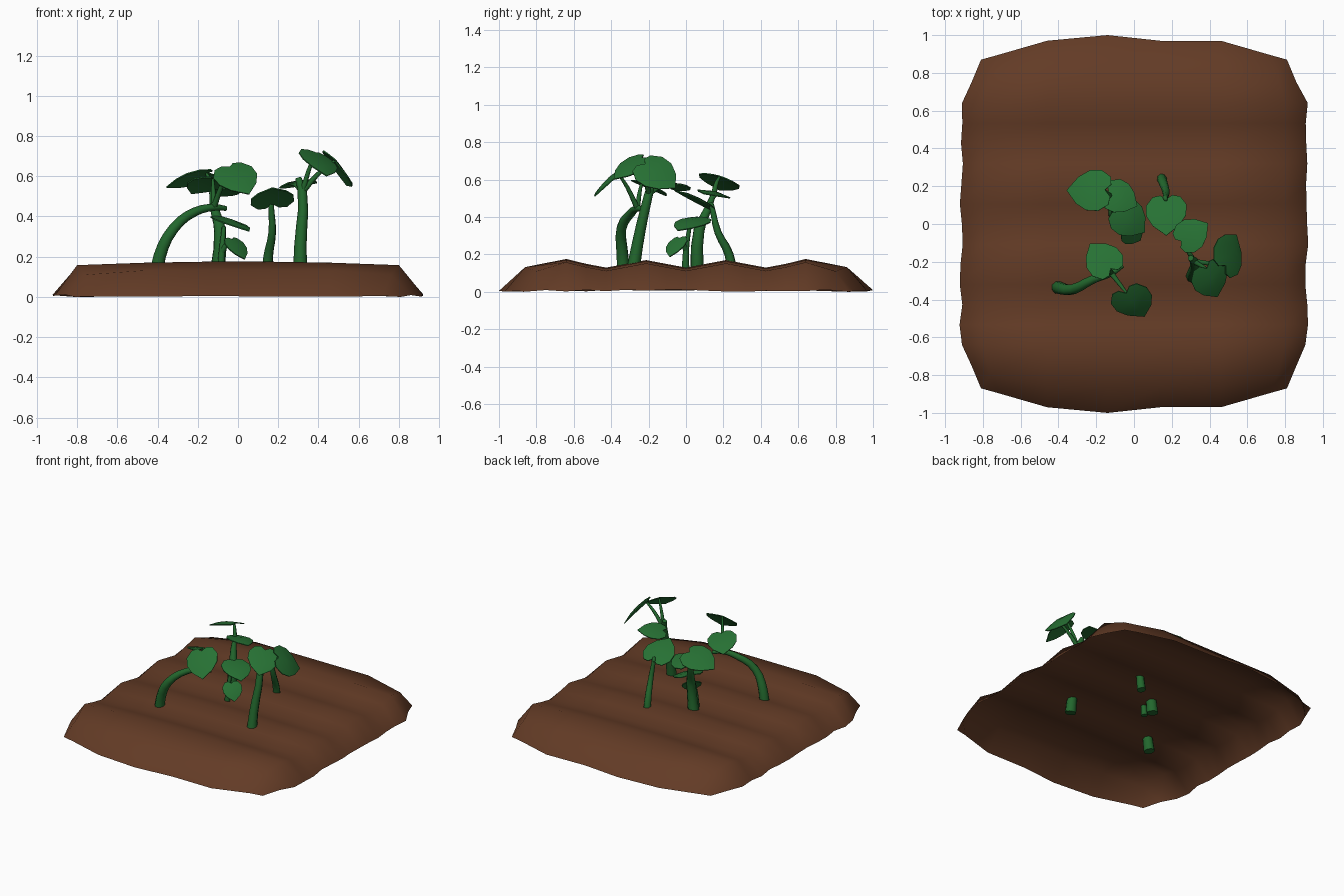
import bpy, bmesh, math, random
from mathutils import Vector

if "Cube" in bpy.data.objects:
    bpy.data.objects.remove(bpy.data.objects["Cube"])

random.seed(4)


def material(name, rgb):
    m = bpy.data.materials.new(name)
    m.diffuse_color = (*rgb, 1)
    m.use_nodes = True
    m.node_tree.nodes["Principled BSDF"].inputs["Base Color"].default_value = m.diffuse_color
    return m


SOIL = material("soil brown", (0.125, 0.044, 0.019))
STEM = material("stem green", (0.016, 0.135, 0.026))
LEAF = material("leaf green", (0.02, 0.165, 0.034))


def finish(ob, mat, angle):
    ob.data.materials.append(mat)
    bpy.ops.object.select_all(action='DESELECT')
    ob.select_set(True)
    bpy.context.view_layer.objects.active = ob
    bpy.ops.object.shade_smooth_by_angle(angle=math.radians(angle))


def mesh_object(name, bm, mat, angle):
    me = bpy.data.meshes.new(name)
    bm.to_mesh(me)
    bm.free()
    ob = bpy.data.objects.new(name, me)
    bpy.context.collection.objects.link(ob)
    finish(ob, mat, angle)


# Soil: open sheet with four ridges along x and a sloping skirt
def soil():
    half_x = [0.14, 0.46, 0.80, 0.92]
    half_y = [0.1067 * i for i in range(1, 7)] + [0.86, 0.97]
    xs = [-x for x in reversed(half_x)] + half_x
    ys = [-y for y in reversed(half_y)] + [0] + half_y
    bm = bmesh.new()
    grid = []
    for y in ys:
        row = []
        for x in xs:
            sx, sy = math.copysign(1, x), math.copysign(1, y)
            ax, ay = abs(x), abs(y)
            rim_x, rim_y = ax > 0.9, ay > 0.9
            if rim_x and rim_y:                 # clipped corners
                ax, ay, z = 0.81, 0.87, 0
            elif rim_x:
                z = random.uniform(0, 0.012)
                ax += random.uniform(-0.015, 0.005)
                if ay > 0.8:
                    ax, ay = 0.86, 0.75
            elif rim_y:
                z = random.uniform(0, 0.012)
                if ax > 0.7:
                    ax, ay = 0.72, 0.895
                elif x == -0.14:
                    ay = 1.0
            elif ay > 0.8:                      # shoulder
                z = 0.132
                if ax > 0.7:
                    ax, ay, z = 0.76, 0.80, 0.11
            else:                               # ridges and furrows
                z = 0.15 - 0.02 * math.cos(2 * math.pi * y / 0.4267)
                z += (0.006 if ay > 0.6 else 0) - 0.018 * (x / 0.8) ** 2
            row.append(bm.verts.new((sx * ax, sy * ay, z)))
        grid.append(row)
    for a, b in zip(grid, grid[1:]):
        for i in range(len(xs) - 1):
            bm.faces.new((a[i], a[i + 1], b[i + 1], b[i]))
    mesh_object("soil_bed", bm, SOIL, 60)


# Tapered round tube through a few points
def tube(name, pts, r0, r1):
    cu = bpy.data.curves.new(name, 'CURVE')
    cu.dimensions = '3D'
    cu.bevel_depth = 1
    cu.bevel_resolution = 2
    cu.resolution_u = 3
    cu.use_fill_caps = True
    sp = cu.splines.new('BEZIER')
    sp.bezier_points.add(len(pts) - 1)
    for k, (bp, p) in enumerate(zip(sp.bezier_points, pts)):
        bp.co = p
        bp.radius = r0 + (r1 - r0) * k / (len(pts) - 1)
        bp.handle_left_type = bp.handle_right_type = 'AUTO'
    ob = bpy.data.objects.new(name, cu)
    bpy.context.collection.objects.link(ob)
    bpy.ops.object.select_all(action='DESELECT')
    ob.select_set(True)
    bpy.context.view_layer.objects.active = ob
    bpy.ops.object.convert(target='MESH')
    finish(bpy.context.object, STEM, 50)


# Heart-shaped leaf, creased on the midrib, with its stalk
HALF = [(-0.50, 0.14), (-0.47, 0.32), (-0.25, 0.47), (0.02, 0.46), (0.27, 0.31)]


def leaf(name, root, centre, heading, pitch, roll, size):
    h, p, r = (math.radians(a) for a in (heading, pitch, roll))
    c = Vector(centre)
    u = Vector((math.cos(h) * math.cos(p), math.sin(h) * math.cos(p), math.sin(p)))
    side = Vector((-math.sin(h), math.cos(h), 0))
    n = u.cross(side) * math.cos(r) + side * math.sin(r)
    v = n.cross(u)
    bm = bmesh.new()

    def vert(a, b):
        droop = 0.05 - 0.14 * abs(b) - 0.25 * a * a
        return bm.verts.new(c + size * (u * a + v * b + n * droop))

    rib = [vert(a, 0) for a in (-0.38, -0.1, 0.2, 0.52)]
    for s in (1, -1):
        e = [vert(a, s * b) for a, b in HALF]
        for f in ((rib[0], e[0], e[1]), (rib[0], e[1], e[2], rib[1]),
                  (rib[1], e[2], e[3], rib[2]), (rib[2], e[3], e[4]), (rib[2], e[4], rib[3])):
            bm.faces.new(f if s < 0 else f[::-1])
    bmesh.ops.recalc_face_normals(bm, faces=bm.faces)
    bmesh.ops.solidify(bm, geom=bm.faces[:], thickness=0.006)
    mesh_object(name, bm, LEAF, 20)
    base = c + size * (u * -0.36 - n * 0.02)
    mid = (root + base) / 2 + Vector((0, 0, 0.015))
    tube(name + "_stalk", [root, mid, base], 0.015, 0.007)


# Stem plus leaf maker that roots each leaf at a stem point
def plant(name, r0, r1, *path):
    pts = [Vector(p) for p in path]
    tube(name + "_stem", pts, r0, r1)
    return lambda part, k, *spec: leaf(f"{name}_{part}_leaf", pts[k], *spec)


soil()

# Plant bent over to the right
add = plant("bent_plant", 0.038, 0.012, (-0.41, -0.33, 0.05), (-0.39, -0.34, 0.2),
            (-0.32, -0.345, 0.34), (-0.21, -0.29, 0.425), (-0.12, -0.26, 0.445), (-0.06, -0.22, 0.44))
add("front", 4, (0.0, -0.42, 0.59), -53, -39, -20, 0.23)
add("back", 4, (-0.17, -0.18, 0.56), 129, -22, -10, 0.21)

# Bushy plant in the middle, with a small shoot beside it
add = plant("bushy_plant", 0.04, 0.012, (-0.11, 0.06, 0.06), (-0.09, 0.07, 0.33),
            (-0.12, 0.12, 0.45), (-0.13, 0.15, 0.53))
add("left", 3, (-0.24, 0.18, 0.59), 180, -18, -17, 0.24)
add("right", 2, (-0.07, 0.14, 0.53), -27, 0, 13, 0.19)
add("low", 1, (-0.02, 0.02, 0.37), -40, -20, 5, 0.21)
add = plant("small_shoot", 0.022, 0.01, (-0.09, 0.0, 0.06), (-0.08, 0.0, 0.22), (-0.07, 0.02, 0.35))
add("lowest", 1, (0.0, -0.06, 0.245), -40, -50, -4, 0.14)

# Slim plant at the back with one leaf
add = plant("slim_plant", 0.03, 0.014, (0.145, 0.25, 0.06), (0.15, 0.23, 0.2),
            (0.17, 0.17, 0.32), (0.165, 0.14, 0.45))
add("top", 3, (0.17, 0.05, 0.5), -90, 24, -6, 0.23)

# Tall plant on the right
add = plant("tall_plant", 0.038, 0.016, (0.31, -0.29, 0.06), (0.31, -0.26, 0.25),
            (0.32, -0.2, 0.52), (0.30, -0.18, 0.59))
add("back", 2, (0.31, -0.05, 0.57), 34, 2, 12, 0.19)
add("right", 2, (0.51, -0.15, 0.63), 69, -35, -42, 0.24)
add("front", 2, (0.41, -0.3, 0.67), -69, -34, 16, 0.22)
